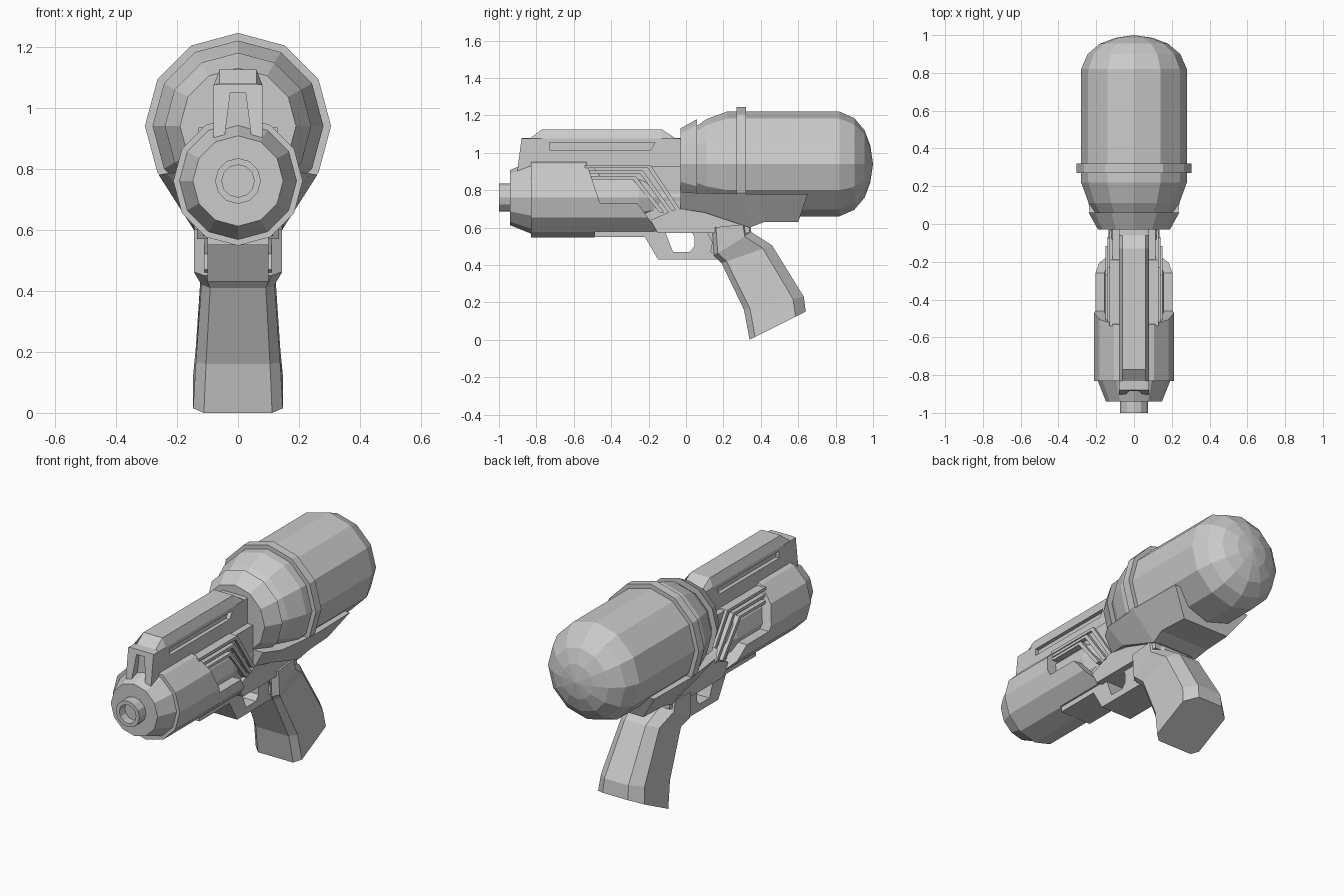
import bpy, bmesh
from math import sin, cos, pi

if "Cube" in bpy.data.objects:
    bpy.data.objects.remove(bpy.data.objects["Cube"])


def make(name, verts, faces):
    me = bpy.data.meshes.new(name)
    me.from_pydata(verts, [], faces)
    bm = bmesh.new()
    bm.from_mesh(me)
    bmesh.ops.remove_doubles(bm, verts=bm.verts, dist=1e-5)
    bmesh.ops.recalc_face_normals(bm, faces=bm.faces)
    bm.to_mesh(me)
    bm.free()
    ob = bpy.data.objects.new(name, me)
    bpy.context.collection.objects.link(ob)
    return ob


def loft(name, rings):
    """Skin equal-length rings of points and cap both ends."""
    n = len(rings[0])
    verts = [p for r in rings for p in r]
    faces = [(i * n + j, i * n + (j + 1) % n, (i + 1) * n + (j + 1) % n, (i + 1) * n + j)
             for i in range(len(rings) - 1) for j in range(n)]
    faces += [tuple(range(n)), tuple(range((len(rings) - 1) * n, len(rings) * n))]
    return make(name, verts, faces)


def lathe(name, profile, z, n=12):
    """Revolve (y, radius) pairs about a lengthwise axis at height z."""
    return loft(name, [[(max(r, .001) * cos(2 * pi * k / n), y, z + max(r, .001) * sin(2 * pi * k / n))
                        for k in range(n)] for y, r in profile])


def prism(name, pts, w, x=0):
    """Extrude a side (y, z) profile to half width w about x."""
    return loft(name, [[(x + s * w, y, z) for y, z in pts] for s in (-1, 1)])


def boolean(ob, cutter, op='DIFFERENCE'):
    m = ob.modifiers.new(op.lower(), 'BOOLEAN')
    m.operation, m.object, m.solver = op, cutter, 'EXACT'
    cutter.hide_render = True
    cutter.display_type = 'WIRE'


def box(y0, y1, z0, z1):
    return [(y0, z0), (y1, z0), (y1, z1), (y0, z1)]


# Water tank with domed end, band and front collar
TZ, BZ = .94, .76
lathe("tank", [(0, .15), (.06, .205), (.11, .24), (.22, .28), (.82, .28),
               (.90, .245), (.955, .18), (.985, .1), (1, 0)], TZ)
lathe("tank_band", [(.27, .27), (.27, .305), (.32, .305), (.32, .27)], TZ)
lathe("tank_collar", [(-.03, .19), (.06, .24), (.06, .17)], TZ)

# Nozzle and front cap
lathe("nozzle", [(-.95, 0), (-.95, .053), (-1, .053), (-1, .075), (-.93, .075)], BZ)
lathe("front_cap", [(-.94, .07), (-.94, .148), (-.83, .192), (-.82, .192)], BZ)

# Pump shell trimmed to a stepped side outline
shell = lathe("barrel_shell", [(-.83, .212), (-.1, .212)], BZ)
trim = prism("shell_trim_cutter", [(-.85, 1), (-.55, 1), (-.46, .73), (-.26, .73), (-.15, .58),
                                   (-.49, .58), (-.49, .5), (-.85, .5)], .4)
boolean(shell, trim, 'INTERSECT')

# Inner core and receiver slab
lathe("inner_core", [(-.6, .155), (-.25, .155), (-.13, .12), (0, .12)], BZ)
prism("receiver", [(-.5, .93), (-.03, .93), (.05, .7), (.26, .72), (.35, .6), (.1, .575),
                   (-.17, .58), (-.3, .65)], .115)
prism("lower_frame", [(-.19, .64), (-.05, .7), (.25, .7), (.34, .6), (.34, .57), (.1, .57),
                      (-.15, .57)], .135)

# Stepped side bands on each side
for i, (d, w) in enumerate([(0, .13), (.04, .14), (.08, .15)]):
    t, k = .935 - d * .75, d * 1.2
    prism(f"side_band_{i + 1}", [(-.54, t), (-.19 - d, t), (-.02 - k, .68), (-.045 - k, .68),
                                 (-.205 - d, t - .017), (-.54, t - .017)], w)

# Top rail with chamfered top, side slots and front notch
def rail_ring(y, zt, lean=0):
    zs = min(zt - .002, 1.075)
    half = [(.08, .88), (.08, zs), (.06, zt)]
    return [(-x, y + lean * (z - .88), z) for x, z in half] + \
           [(x, y + lean * (z - .88), z) for x, z in reversed(half)]


rail = loft("top_rail", [rail_ring(-.905, 1.078, .13), rail_ring(-.83, 1.08), rail_ring(-.77, 1.125),
                         rail_ring(-.13, 1.125), rail_ring(-.06, 1.08), rail_ring(.03, 1.08)])
for s in (-1, 1):
    boolean(rail, prism("rail_slot_cutter", [(-.73, 1.015), (-.19, 1.015), (-.165, 1.055), (-.73, 1.055)],
                        .022, s * .08))
boolean(rail, loft("rail_notch_cutter", [[(-.048, y, .87), (.048, y, .87), (.025, y, 1.05), (-.025, y, 1.05)]
                                         for y in (-.95, -.855)]))

# Flared cradle under the tank
def cradle_ring(yt, zt, wt, yb, zb, wb):
    return [(-wt, yt, zt), (wt, yt, zt), (wb, yb, zb), (-wb, yb, zb)]


loft("tank_cradle", [cradle_ring(-.03, .79, .18, -.03, .7, .13),
                     cradle_ring(.06, .785, .235, .1, .68, .16),
                     cradle_ring(.3, .78, .26, .34, .6, .145),
                     cradle_ring(.4, .78, .26, .42, .63, .16),
                     cradle_ring(.65, .78, .255, .60, .63, .15)])

# Trigger guard with finger hole, and trigger
guard = prism("trigger_guard", [(-.49, .6), (-.49, .55), (-.22, .55), (-.15, .43), (.2, .43), (.3, .6)], .1)
hole = prism("finger_hole_cutter", [(-.11, .575), (-.07, .47), (.02, .47), (.045, .5), (.045, .55),
                                    (.03, .575)], .3)
boolean(guard, hole)
prism("trigger_side", [(.11, .58), (.14, .52), (.13, .47), (.17, .45), (.22, .58)], .11)

# Grip lofted from eight-sided sections: front point, back point, half width
def grip_ring(fy, fz, by, bz, w):
    half = [(0, w * .76), (.1, w), (.82, w), (1, w * .55)]
    ring = [(x, fy + t * (by - fy), fz + t * (bz - fz)) for t, x in half]
    return ring + [(-x, y, z) for x, y, z in reversed(ring)]


loft("grip", [grip_ring(.14, .60, .34, .62, .145), grip_ring(.15, .45, .35, .575, .145),
              grip_ring(.19, .41, .46, .505, .12), grip_ring(.31, .16, .63, .23, .138),
              grip_ring(.34, 0, .64, .15, .147)])
